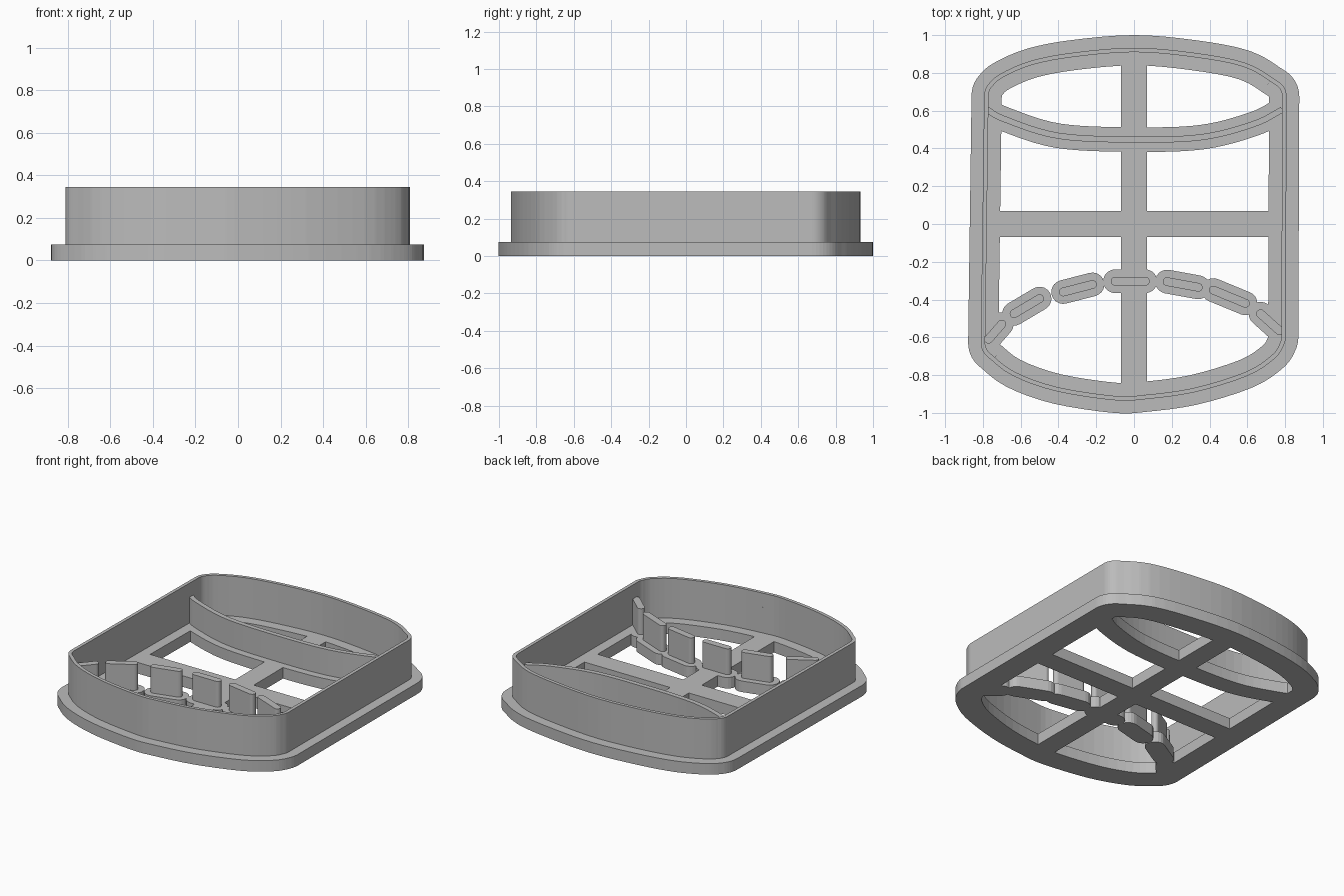
import bpy
import bmesh
from math import ceil, cos, sin, pi, radians
from mathutils import Vector, Matrix

if "Cube" in bpy.data.objects:
    bpy.data.objects.remove(bpy.data.objects["Cube"], do_unlink=True)

BASE_H, STAMP_H, BLADE_H, WALL_Z = 0.075, 0.25, 0.345, 0.04

grey = bpy.data.materials.new("plain grey plastic")
grey.use_nodes = True
grey.diffuse_color = (0.5, 0.5, 0.5, 1)
grey.node_tree.nodes["Principled BSDF"].inputs["Base Color"].default_value = (0.5, 0.5, 0.5, 1)


def smooth(points, steps=4):
    """Open Catmull-Rom curve through the points."""
    p = [Vector(q) for q in points]
    p = [2 * p[0] - p[1]] + p + [2 * p[-1] - p[-2]]
    out = []
    for a, b, c, d in zip(p, p[1:], p[2:], p[3:]):
        for i in range(steps):
            t = i / steps
            out.append(0.5 * (2 * b + (c - a) * t + (2 * a - 5 * b + 4 * c - d) * t ** 2
                              + (3 * b - a - 3 * c + d) * t ** 3))
    return out + [p[-2]]


def grow(path, dist):
    """Offset a closed counter-clockwise path outwards with round corners."""
    out = []
    for i, p in enumerate(path):
        e0 = (p - path[i - 1]).normalized()
        e1 = (path[(i + 1) % len(path)] - p).normalized()
        turn = -e0.angle_signed(e1)
        n = Vector((e0.y, -e0.x))
        k = max(1, ceil(turn / radians(8)))
        for j in range(k + 1):
            out.append(p + dist * (Matrix.Rotation(turn * j / k, 2) @ n))
    return out


def shift(path, dist):
    """Offset an open path sideways."""
    out = []
    for i, p in enumerate(path):
        t = (path[min(i + 1, len(path) - 1)] - path[max(i - 1, 0)]).normalized()
        out.append(p + dist * Vector((t.y, -t.x)))
    return out


def finish(name, bm):
    bmesh.ops.remove_doubles(bm, verts=bm.verts, dist=0.0005)
    bmesh.ops.recalc_face_normals(bm, faces=bm.faces)
    me = bpy.data.meshes.new(name)
    bm.to_mesh(me)
    bm.free()
    me.materials.append(grey)
    ob = bpy.data.objects.new(name, me)
    bpy.context.collection.objects.link(ob)
    return ob


def band(name, inner, outer, z0, z1, closed):
    """Solid strip between two matching paths."""
    bm = bmesh.new()
    rows = [[bm.verts.new((p.x, p.y, z)) for p in path]
            for path, z in ((inner, z0), (outer, z0), (outer, z1), (inner, z1))]
    n = len(inner)
    for i in range(n if closed else n - 1):
        j = (i + 1) % n
        for a, b in zip(rows, rows[1:] + rows[:1]):
            bm.faces.new((a[i], a[j], b[j], b[i]))
    if not closed:
        for i in (0, n - 1):
            bm.faces.new([r[i] for r in rows])
    return finish(name, bm)


def prism(name, points, z0, z1):
    bm = bmesh.new()
    low = bm.faces.new([bm.verts.new((x, y, z0)) for x, y in points])
    top = bmesh.ops.extrude_face_region(bm, geom=[low])["geom"]
    bmesh.ops.translate(bm, vec=(0, 0, z1 - z0),
                        verts=[v for v in top if isinstance(v, bmesh.types.BMVert)])
    return finish(name, bm)


def capsule(name, a, b, r, z0, z1):
    a, b = Vector(a), Vector(b)
    d = (b - a).normalized()
    s = Vector((-d.y, d.x))
    pts = []
    for centre, start in ((b, -pi / 2), (a, pi / 2)):
        for i in range(11):
            t = start + pi * i / 10
            pts.append(centre + r * (cos(t) * d + sin(t) * s))
    return prism(name, pts, z0, z1)


def bar(name, x, y):
    return prism(name, [(-x, -y), (x, -y), (x, y), (-x, y)], 0, BASE_H)


def fuse(name, parts):
    """Union of the parts into one solid."""
    body = parts[0]
    body.name = name
    for other in parts[1:]:
        mod = body.modifiers.new("union", "BOOLEAN")
        mod.operation, mod.solver, mod.object = "UNION", "EXACT", other
    dg = bpy.context.evaluated_depsgraph_get()
    mesh = bpy.data.meshes.new_from_object(body.evaluated_get(dg))
    body.modifiers.clear()
    body.data = mesh
    mesh.name = name
    for other in parts[1:]:
        bpy.data.objects.remove(other, do_unlink=True)
    return body


# Inner edge of the rim: arched back, straight sides, arched front
back = smooth([(0.715, 0.675), (0.56, 0.765), (0.3, 0.815), (0, 0.84), (-0.31, 0.815),
               (-0.52, 0.775), (-0.66, 0.715), (-0.70, 0.68)])
front = smooth([(-0.718, -0.63), (-0.6, -0.72), (-0.39, -0.795), (-0.1, -0.84), (0.05, -0.835),
                (0.3, -0.8), (0.56, -0.72), (0.68, -0.645), (0.71, -0.6)])
rim = back + front

# Curved divider that closes the oval at the back
divider = smooth([(-0.785, 0.61), (-0.685, 0.555), (-0.4, 0.467), (0, 0.447), (0.36, 0.46),
                  (0.635, 0.53), (0.785, 0.605)], 6)

# Broken line of dashes across the front
dashes = [((-0.77, -0.61), (-0.70, -0.53)), ((-0.635, -0.475), (-0.5, -0.395)),
          ((-0.375, -0.36), (-0.22, -0.32)), ((-0.1, -0.303), (0.06, -0.303)),
          ((0.175, -0.305), (0.34, -0.335)), ((0.42, -0.35), (0.59, -0.42)),
          ((0.67, -0.475), (0.77, -0.565))]

# Flat base: rim flange, divider flange, cross bars and dash pads
base = [band("base_rim", grow(rim, 0), grow(rim, 0.16), 0, BASE_H, True),
        band("divider_flange", shift(divider, -0.065), shift(divider, 0.065), 0, BASE_H, False),
        bar("long_bar", 0.07, 0.9), bar("cross_bar", 0.78, 0.07)]
base += [capsule("dash_pad", a, b, 0.063, 0, BASE_H) for a, b in dashes]
fuse("base_plate", base)

# Upright walls: tall cutting edge, lower imprint ledge, divider and dashes
walls = [band("blade", grow(rim, 0.07), grow(rim, 0.093), WALL_Z, BLADE_H, True),
         band("ledge", grow(rim, 0.043), grow(rim, 0.08), WALL_Z, STAMP_H, True),
         band("divider", shift(divider, -0.016), shift(divider, 0.016), WALL_Z, STAMP_H, False)]
walls += [capsule("dash", a, b, 0.023, WALL_Z, STAMP_H) for a, b in dashes]
fuse("cutter_walls", walls)
